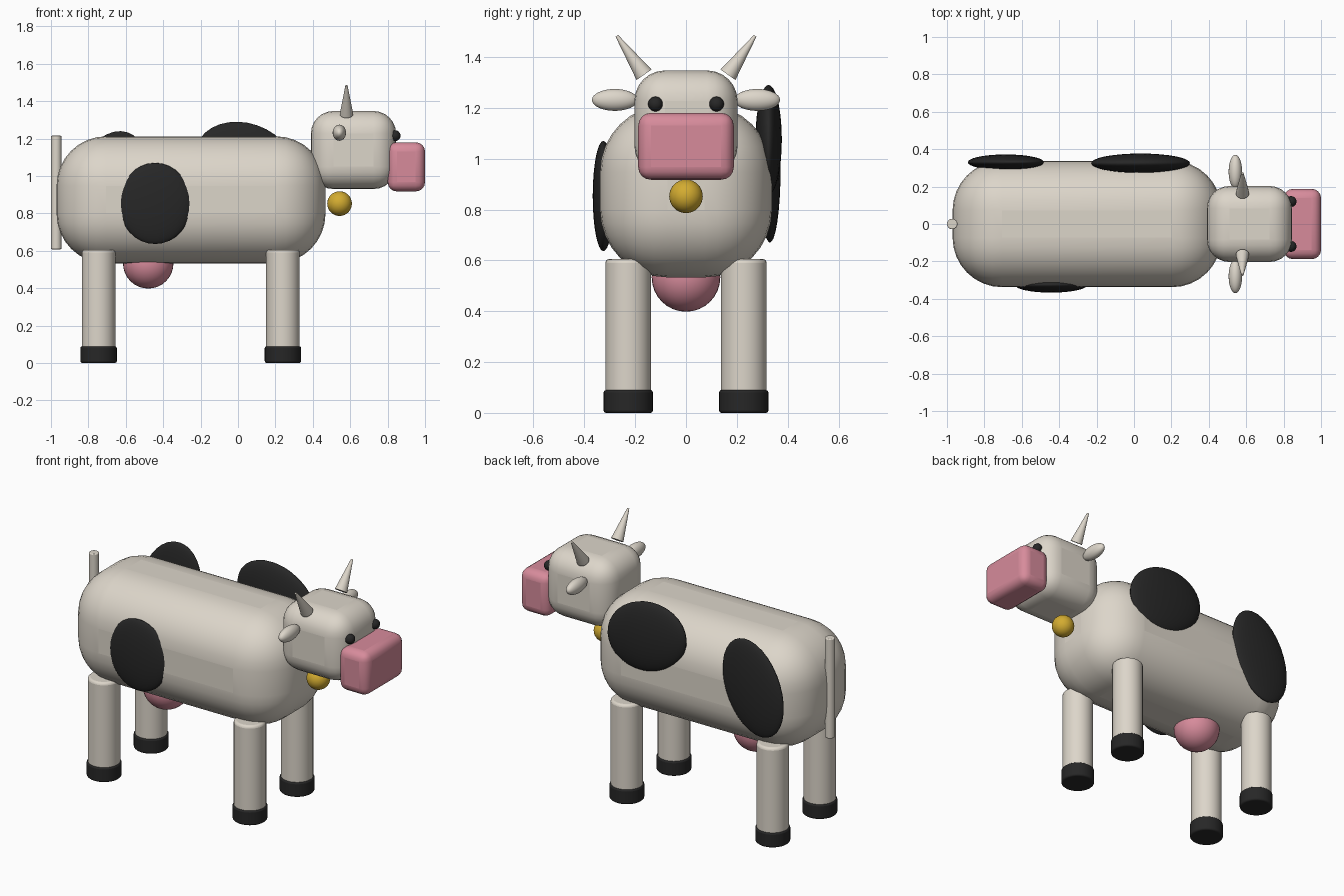
import bpy, math
from mathutils import Vector

if "Cube" in bpy.data.objects:
    bpy.data.objects.remove(bpy.data.objects["Cube"])


def mat(name, r, g, b):
    m = bpy.data.materials.new(name)
    m.diffuse_color = (r, g, b, 1)
    m.use_nodes = True
    m.node_tree.nodes["Principled BSDF"].inputs["Base Color"].default_value = m.diffuse_color
    return m


CREAM = mat("cream hide", 0.72, 0.67, 0.59)
BLACK = mat("black patch", 0.02, 0.02, 0.02)
PINK = mat("pink skin", 0.68, 0.26, 0.33)
GOLD = mat("gold bell", 0.65, 0.41, 0.03)


def finish(name, material, angle=40):
    o = bpy.context.object
    o.name = name
    o.data.materials.append(material)
    bpy.ops.object.shade_smooth_by_angle(angle=math.radians(angle))
    return o


def bevel(o, width, segments):
    m = o.modifiers.new("round", "BEVEL")
    m.width, m.segments = width, segments
    m.limit_method = "ANGLE"


def rounded_box(name, lo, hi, width, material, segments=6):
    lo, hi = Vector(lo), Vector(hi)
    bpy.ops.mesh.primitive_cube_add(size=1, location=(lo + hi) / 2)
    o = bpy.context.object
    o.scale = hi - lo
    bpy.ops.object.transform_apply(location=False, rotation=False, scale=True)
    bevel(o, width, segments)
    finish(name, material)
    for p in o.data.polygons:
        p.use_smooth = True
    return o


def ball(name, loc, radii, material, tilt=0):
    bpy.ops.mesh.primitive_uv_sphere_add(segments=32, ring_count=16, location=loc,
                                         rotation=(0, math.radians(tilt), 0))
    bpy.context.object.scale = radii
    return finish(name, material)


def rod(name, a, b, r1, r2, material, edge=0):
    a, b = Vector(a), Vector(b)
    bpy.ops.mesh.primitive_cone_add(vertices=32, radius1=r1, radius2=r2,
                                    depth=(b - a).length, location=(a + b) / 2)
    o = bpy.context.object
    o.rotation_euler = (b - a).to_track_quat("Z", "Y").to_euler()
    if edge:
        bevel(o, edge, 3)
    return finish(name, material)


# Body, head and muzzle
rounded_box("body", (-0.97, -0.338, 0.533), (0.468, 0.338, 1.212), 0.265, CREAM, 8)
rounded_box("head", (0.39, -0.203, 0.93), (0.845, 0.203, 1.347), 0.12, CREAM)
rounded_box("muzzle", (0.80, -0.188, 0.917), (1.0, 0.188, 1.18), 0.05, PINK, 4)

# Mirrored head parts
for s, side in ((-1, "near"), (1, "far")):
    ball(f"{side}_ear", (0.542, s * 0.28, 1.231), (0.036, 0.09, 0.043), CREAM)
    ball(f"{side}_eye", (0.84, s * 0.12, 1.215), (0.029,) * 3, BLACK)
    rod(f"{side}_horn", (0.58, s * 0.165, 1.33), (0.58, s * 0.272, 1.483),
        0.036, 0.006, CREAM)
    # Legs and hooves
    for x, end in ((-0.745, "rear"), (0.24, "front")):
        rod(f"{side}_{end}_leg", (x, s * 0.227, 0.05), (x, s * 0.227, 0.605),
            0.09, 0.09, CREAM, 0.015)
        rod(f"{side}_{end}_hoof", (x, s * 0.227, 0), (x, s * 0.227, 0.09),
            0.097, 0.097, BLACK, 0.01)

# Tail, udder and bell
rod("tail", (-0.972, 0, 0.608), (-0.972, 0, 1.215), 0.028, 0.028, CREAM, 0.005)
ball("udder", (-0.48, 0, 0.533), (0.135, 0.135, 0.135), PINK)
ball("bell", (0.543, 0, 0.852), (0.066,) * 3, GOLD)

# Hide patches
ball("near_patch", (-0.443, -0.325, 0.853), (0.194, 0.042, 0.217), BLACK)
ball("far_rear_patch", (-0.685, 0.33, 0.955), (0.191, 0.042, 0.294), BLACK, 19)
ball("far_front_patch", (0.035, 0.325, 1.075), (0.271, 0.052, 0.207), BLACK, 19)
